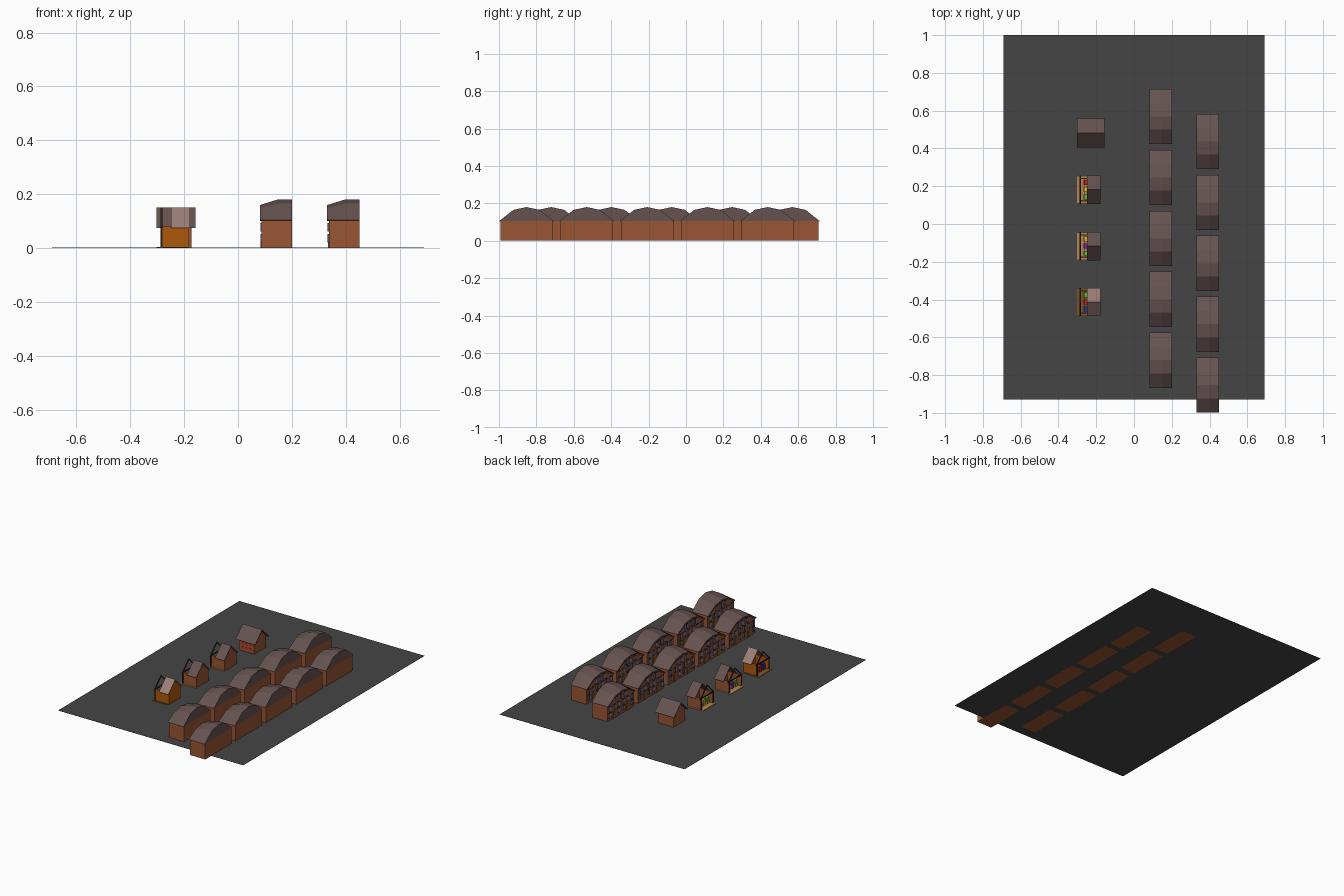
import bpy, bmesh

if "Cube" in bpy.data.objects:
    bpy.data.objects.remove(bpy.data.objects["Cube"])


def material(name, rgb):
    m = bpy.data.materials.new(name)
    m.diffuse_color = (*rgb, 1)
    m.use_nodes = True
    m.node_tree.nodes["Principled BSDF"].inputs["Base Color"].default_value = m.diffuse_color
    return m


BRICK = material("brick", (0.32, 0.09, 0.032))
ROOF = material("roof_tile", (0.13, 0.085, 0.08))
PALE = material("pale_roof", (0.33, 0.21, 0.19))
GROUND = material("asphalt", (0.06, 0.06, 0.06))
ORANGE = material("orange_wall", (0.43, 0.10, 0.003))
DARK = material("dark_timber", (0.025, 0.015, 0.012))
TAN = material("tan_wood", (0.45, 0.24, 0.08))
BROWN = material("brown_wood", (0.2, 0.09, 0.02))
GLASS = material("window_glass", (0.2, 0.22, 0.45))
RED = material("red_cloth", (0.6, 0.01, 0.01))
GREEN = material("green_cloth", (0.1, 0.5, 0.02))
BLUE = material("blue_cloth", (0.02, 0.03, 0.5))
PURPLE = material("purple_cloth", (0.25, 0.01, 0.5))
YELLOW = material("yellow_cloth", (0.7, 0.45, 0.02))


def finish(name, bm, mat, loc=(0, 0, 0)):
    bmesh.ops.recalc_face_normals(bm, faces=bm.faces)
    me = bpy.data.meshes.new(name)
    bm.to_mesh(me)
    bm.free()
    me.materials.append(mat)
    ob = bpy.data.objects.new(name, me)
    ob.location = loc
    bpy.context.collection.objects.link(ob)
    return ob


def boxes(name, mat, spans, loc=(0, 0, 0)):
    """Axis-aligned boxes given as (x0, x1, y0, y1, z0, z1)."""
    bm = bmesh.new()
    for x0, x1, y0, y1, z0, z1 in spans:
        vs = bmesh.ops.create_cube(bm, size=1)["verts"]
        for v in vs:
            v.co = (x0 if v.co.x < 0 else x1, y0 if v.co.y < 0 else y1, z0 if v.co.z < 0 else z1)
    return finish(name, bm, mat, loc)


def loft(name, mat, sections, loc=(0, 0, 0)):
    """Closed (y, z) outlines placed along x, capped at both ends."""
    bm = bmesh.new()
    rings = [[bm.verts.new((x, y, z)) for y, z in prof] for x, prof in sections]
    n = len(rings[0])
    for a, b in zip(rings, rings[1:]):
        for i in range(n):
            j = (i + 1) % n
            bm.faces.new((a[i], a[j], b[j], b[i]))
    bm.faces.new(rings[0])
    bm.faces.new(rings[-1])
    return finish(name, bm, mat, loc)


def arch(half, scale=1, base=0.105):
    return [(y * half / 0.146, base + h * scale) for y, h in
            [(-0.146, 0), (-0.07, 0.06), (0, 0.075), (0.07, 0.06), (0.146, 0)]]


def shell(outer, inner):
    return outer + inner[::-1]


# ground
boxes("ground", GROUND, [(-0.69, 0.69, -0.93, 1.0, 0.0005, 0.0015)])

# one terrace house: walls, arched gable, roof, windows, doors
low, high = arch(0.146, 0.73), arch(0.146)
in_low, in_high = arch(0.137, 0.69, 0.1), arch(0.137, 0.97, 0.1)
facade = arch(0.138, 0.69, 0.1)
parts = [
    boxes("terrace_walls", BRICK, [(0.007, 0.12, -0.14, 0.14, 0, 0.105)]),
    loft("terrace_gable", BRICK, [(0.007, facade), (0.02, facade)]),
    loft("terrace_roof", ROOF, [(0, shell(low, in_low)), (0.065, shell(high, in_high)),
                                (0.12, shell(high, in_high))]),
    loft("terrace_back_gable", ROOF, [(0.115, in_high), (0.12, in_high)]),
]
cols = [-0.115, -0.07, -0.025, 0.025, 0.07, 0.115]
doors = (-0.07, 0.07)
wins = [(y, z) for y in cols for z in (0.022, 0.064) if z > 0.05 or y not in doors]
wins += [(y, 0.108) for y in (-0.045, 0, 0.045)]
parts += [
    boxes("terrace_windows", GLASS, [(0.003, 0.008, y - 0.011, y + 0.011, z, z + 0.028) for y, z in wins]),
    boxes("terrace_window_frames", DARK, [(0.002, 0.007, y - 0.013, y + 0.013, z + h, z + h + 0.002)
                                          for y, z in wins for h in (-0.002, 0.028)]
          + [(0.002, 0.007, y - 0.001, y + 0.001, z, z + 0.028) for y, z in wins]),
    boxes("terrace_doors", BROWN, [(0.003, 0.008, y - 0.012, y + 0.012, 0.002, 0.048) for y in doors]),
]

# two staggered rows of five houses
spots = [(0.081, -0.721 + i * 0.3225) for i in range(5)]
spots += [(0.331, -0.853 + i * 0.3225) for i in range(5)]
for ob in parts:
    for k, (x, y) in enumerate(spots):
        o = ob if k == 0 else ob.copy()
        if k:
            bpy.context.collection.objects.link(o)
        o.location = (x, y, 0)


def gable_roof(name, mat, x0, x1, half, loc):
    outer = [(-half, 0.075), (0, 0.15), (half, 0.075)]
    inner = [(-half + 0.007, 0.074), (0, 0.142), (half - 0.007, 0.074)]
    loft(name, mat, [(x0, shell(outer, inner)), (x1, shell(outer, inner))], loc)


def pentagon(w, top=0.141):
    return [(-w, 0.002), (w, 0.002), (w, 0.08), (0, top), (-w, 0.08)]


# market stalls with an open front towards -x
def stall(y, wall, roof, floor, cloths):
    loc = (0, y, 0)
    gable_roof("stall_roof", roof, -0.248, -0.178, 0.075, loc)
    loft("stall_back_wall", wall, [(-0.19, pentagon(0.062)), (-0.183, pentagon(0.062))], loc)
    boxes("stall_side_walls", wall, [(-0.287, -0.183, s * 0.059 - 0.003, s * 0.059 + 0.003, 0.002, 0.08)
                                     for s in (-1, 1)], loc)
    boxes("stall_floor", floor, [(-0.302, -0.183, -0.07, 0.07, 0.002, 0.005)], loc)
    truss = [(-0.075, 0.075), (0, 0.15), (0.075, 0.075)]
    under = [(-0.068, 0.074), (0, 0.143), (0.068, 0.074)]
    loft("stall_front_rafters", DARK, [(-0.288, shell(truss, under)), (-0.281, shell(truss, under))], loc)
    boxes("stall_posts", DARK, [(-0.288, -0.281, p - 0.003, p + 0.003, 0.002, 0.08) for p in (-0.064, 0.064)]
          + [(-0.288, -0.281, -0.064, 0.064, 0.076, 0.082)], loc)
    boxes("stall_counter", floor, [(-0.265, -0.235, -0.055, 0.055, 0.025, 0.03)], loc)
    for i, c in enumerate(cloths):
        p = -0.038 + i * 0.038
        boxes("stall_goods", c, [(-0.264, -0.243, p - 0.013, p + 0.013, 0.03, 0.045),
                                 (-0.268, -0.265, p - 0.013, p + 0.013, 0.006, 0.03)], loc)


stall(0.182, BRICK, ROOF, TAN, (GREEN, YELLOW, RED))
stall(-0.117, BRICK, ROOF, TAN, (GREEN, PURPLE, YELLOW))
stall(-0.413, ORANGE, PALE, BROWN, (BLUE, RED, GREEN))

# small cottage
loc = (0, 0.482, 0)
loft("cottage_walls", BRICK, [(-0.287, pentagon(0.062)), (-0.173, pentagon(0.062))], loc)
gable_roof("cottage_roof", ROOF, -0.302, -0.157, 0.077, loc)
boxes("cottage_windows", RED, [(x - 0.008, x + 0.008, -0.064, -0.06, z, z + 0.014)
                               for x in (-0.26, -0.23, -0.2) for z in (0.02, 0.05)], loc)
